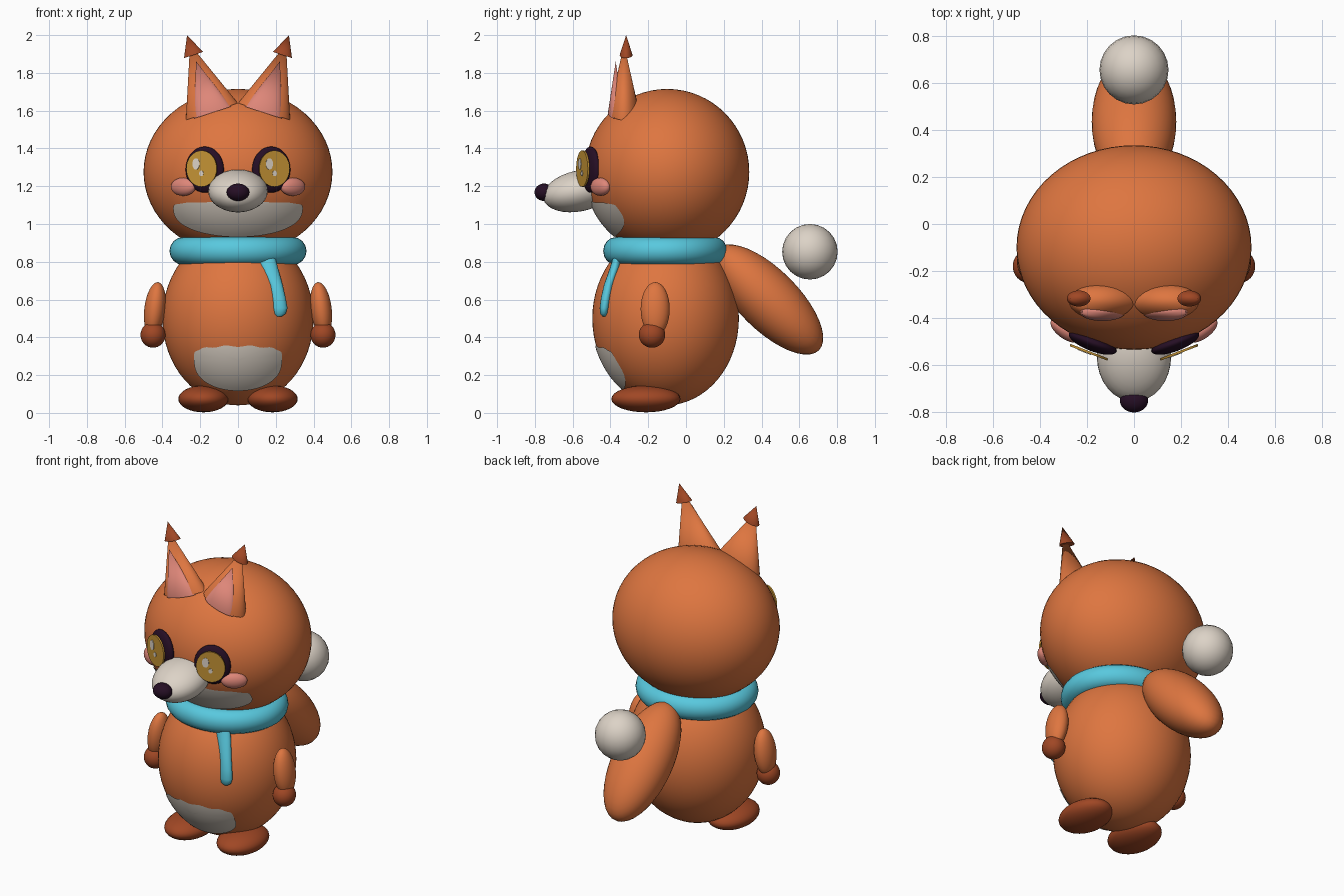
import bpy, bmesh, math
from mathutils import Matrix, Vector, Euler

if "Cube" in bpy.data.objects:
    bpy.data.objects.remove(bpy.data.objects["Cube"])


def material(name, rgb):
    m = bpy.data.materials.new(name)
    m.diffuse_color = (*rgb, 1)
    m.use_nodes = True
    m.node_tree.nodes["Principled BSDF"].inputs["Base Color"].default_value = m.diffuse_color
    return m


ORANGE = material("orange fur", (0.73, 0.18, 0.051))
RUST = material("rust fur", (0.35, 0.063, 0.018))
CREAM = material("cream fur", (0.72, 0.65, 0.57))
PINK = material("pink", (0.73, 0.24, 0.19))
TEAL = material("teal cloth", (0.098, 0.58, 0.73))
DARK = material("dark plum", (0.019, 0.0045, 0.018))
AMBER = material("amber", (0.55, 0.29, 0.035))


def finish(bm, name, mat, loc=(0, 0, 0), rot=(0, 0, 0), scale=(1, 1, 1)):
    """Place a bmesh and turn it into a smooth shaded object."""
    r = Euler([math.radians(a) for a in rot])
    bm.transform(Matrix.LocRotScale(Vector(loc), r, Vector(scale)))
    bmesh.ops.recalc_face_normals(bm, faces=bm.faces)
    me = bpy.data.meshes.new(name)
    bm.to_mesh(me)
    bm.free()
    me.materials.append(mat)
    ob = bpy.data.objects.new(name, me)
    bpy.context.collection.objects.link(ob)
    bpy.ops.object.select_all(action='DESELECT')
    ob.select_set(True)
    bpy.context.view_layer.objects.active = ob
    bpy.ops.object.shade_smooth_by_angle(angle=math.radians(40))
    return ob


def ball(name, mat, loc, radii, rot=(0, 0, 0), segs=32):
    bm = bmesh.new()
    bmesh.ops.create_uvsphere(bm, u_segments=segs, v_segments=segs // 2, radius=1)
    return finish(bm, name, mat, loc, rot, radii)


def cone(name, mat, base, rx, ry, height, rot=(0, 0, 0), start=0.0):
    """Cone whose base sits 'start' along its tilted axis from 'base'."""
    bm = bmesh.new()
    bmesh.ops.create_cone(bm, cap_ends=True, segments=32, radius1=1, radius2=0, depth=height)
    bm.transform(Matrix.Translation((0, 0, height / 2 + start)))
    return finish(bm, name, mat, base, rot, (rx, ry, 1))


def disc(name, mat, loc, rx, rz, thick, rot):
    bm = bmesh.new()
    bmesh.ops.create_cone(bm, cap_ends=True, segments=32, radius1=1, radius2=1, depth=1)
    bm.transform(Matrix.Rotation(math.pi / 2, 4, 'X'))
    return finish(bm, name, mat, loc, rot, (rx, thick, rz))


def power(v, p):
    return math.copysign(abs(v) ** p, v)


def fur_patch(name, mat, centre, radii, cz, rx, up, down, p_up, p_down):
    """Thin patch lying on the front of an ellipsoid, with a ragged top edge."""
    bm = bmesh.new()
    n, rings = 72, 10

    def point(x, z):
        q = 1 - (x / radii[0]) ** 2 - ((z - centre[2]) / radii[2]) ** 2
        y = centre[1] - radii[1] * math.sqrt(max(q, 0))
        normal = Vector((x / radii[0] ** 2, (y - centre[1]) / radii[1] ** 2,
                         (z - centre[2]) / radii[2] ** 2)).normalized()
        return Vector((x, y, z)) + normal * 0.005

    mid = bm.verts.new(point(0, cz))
    last = None
    for k in range(1, rings + 1):
        ring = []
        for i in range(n):
            a = math.tau * i / n
            s = math.sin(a)
            rag = 1 + (0.06 * math.sin(11 * a) if s > 0 else 0)
            z = power(s, p_up) * up * rag if s > 0 else power(s, p_down) * down
            f = k / rings
            ring.append(bm.verts.new(point(math.cos(a) * rx * f, cz + z * f)))
        for i in range(n):
            j = (i + 1) % n
            if last:
                bm.faces.new((last[i], last[j], ring[j], ring[i]))
            else:
                bm.faces.new((mid, ring[j], ring[i]))
        last = ring
    ob = finish(bm, name, mat)
    return ob


# Head and body
HEAD = ((0, -0.1, 1.275), (0.5, 0.435, 0.44))
BODY = ((0, -0.108, 0.5), (0.4, 0.388, 0.46))
ball("head", ORANGE, *HEAD, segs=64)
ball("body", ORANGE, *BODY, segs=64)
fur_patch("chin_patch", CREAM, *HEAD, 1.085, 0.34, 0.035, 0.15, 0.4, 0.85)
fur_patch("belly_patch", CREAM, *BODY, 0.28, 0.23, 0.075, 0.16, 0.35, 0.85)

# Muzzle and nose
ball("muzzle", CREAM, (0, -0.565, 1.175), (0.158, 0.195, 0.108), (12, 0, 0))
ball("nose", DARK, (0, -0.752, 1.168), (0.06, 0.05, 0.046))

# Scarf ring
bpy.ops.mesh.primitive_torus_add(major_segments=48, minor_segments=16,
                                 major_radius=0.29, minor_radius=0.073,
                                 location=(0, -0.11, 0.857))
scarf = bpy.context.object
scarf.name = "scarf"
scarf.scale = (1, 0.905, 1)
scarf.data.materials.append(TEAL)
bpy.ops.object.shade_smooth_by_angle(angle=math.radians(40))

# Hanging scarf end: x, y, z, half width, half depth of each ring
bm = bmesh.new()
last = None
for x, y, z, w, d in ((0.145, -0.36, 0.83, 0.05, 0.024), (0.165, -0.376, 0.77, 0.046, 0.026),
                      (0.2, -0.408, 0.68, 0.036, 0.026), (0.214, -0.424, 0.61, 0.038, 0.026),
                      (0.221, -0.432, 0.555, 0.041, 0.025), (0.22, -0.434, 0.525, 0.032, 0.02),
                      (0.219, -0.434, 0.51, 0.012, 0.008)):
    ring = [bm.verts.new((x + w * math.cos(math.tau * i / 16),
                          y + d * math.sin(math.tau * i / 16), z)) for i in range(16)]
    if last:
        for i in range(16):
            j = (i + 1) % 16
            bm.faces.new((last[i], last[j], ring[j], ring[i]))
    else:
        bm.faces.new(ring)
    last = ring
bm.faces.new(last)
finish(bm, "scarf_end", TEAL)

# Tail and its pompom tip
ball("tail", ORANGE, (0, 0.435, 0.6), (0.18, 0.38, 0.16), (-45, 0, 0), 40)
ball("tail_tip", CREAM, (0, 0.656, 0.853), (0.147, 0.147, 0.147), segs=24)

# Paired parts
for s, side in ((1, "right"), (-1, "left")):
    ball(side + "_arm", ORANGE, (s * 0.44, -0.163, 0.55), (0.056, 0.077, 0.143), (0, -7 * s, 0))
    ball(side + "_hand", RUST, (s * 0.45, -0.18, 0.413), (0.066, 0.07, 0.068))
    ball(side + "_foot", RUST, (s * 0.183, -0.212, 0.074), (0.133, 0.183, 0.071))
    ball(side + "_cheek", PINK, (s * 0.29, -0.453, 1.197), (0.076, 0.036, 0.048), (0, 0, 35 * s))

    # Ears
    tilt = (0, 18 * s, 0)
    base = (s * 0.138, -0.328, 1.595)
    cone(side + "_ear", ORANGE, base, 0.145, 0.08, 0.375, tilt)
    cone(side + "_ear_tip", RUST, (base[0], -0.317, base[2]), 0.053, 0.034, 0.111, tilt, 0.315)
    cone(side + "_inner_ear", PINK, (s * 0.134, -0.372, 1.59), 0.104, 0.041, 0.285, tilt)

    # Eyes: dark socket, amber iris disc, two glints
    turn = (0, 0, 21 * s)
    ball(side + "_eye", DARK, (s * 0.176, -0.505, 1.288), (0.108, 0.036, 0.122), turn)
    centre = Vector((s * 0.192, -0.546, 1.293))
    disc(side + "_iris", AMBER, centre, 0.086, 0.096, 0.01, turn)
    spin = Matrix.Rotation(math.radians(turn[2]), 3, 'Z')
    for n, (gx, gz, rx, rz) in enumerate(((-0.03, 0.025, 0.02, 0.03), (0.0, -0.025, 0.012, 0.015))):
        disc(f"{side}_glint_{n}", CREAM, centre + spin @ Vector((gx, -0.006, gz)), rx, rz, 0.004, turn)
